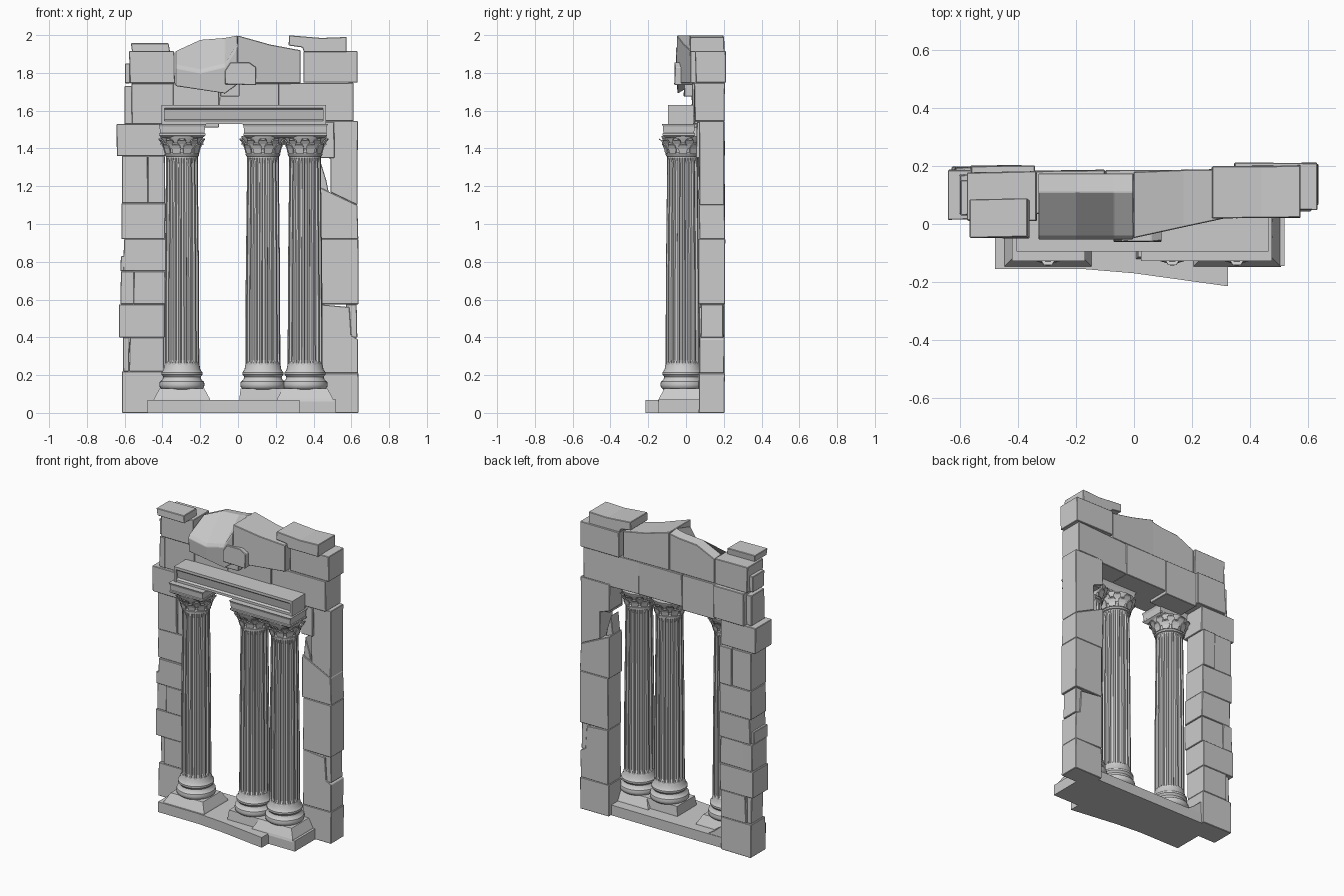
import bpy, bmesh, math, random
from math import sin, cos, pi

if "Cube" in bpy.data.objects:
    bpy.data.objects.remove(bpy.data.objects["Cube"])

random.seed(4)
stone = bpy.data.materials.new("pale_stone")
stone.diffuse_color = (0.6, 0.6, 0.6, 1)
stone.use_nodes = True
stone.node_tree.nodes["Principled BSDF"].inputs["Base Color"].default_value = stone.diffuse_color


def finish(name, bm, bevel=0.0, smooth=False):
    bmesh.ops.recalc_face_normals(bm, faces=bm.faces)
    me = bpy.data.meshes.new(name)
    bm.to_mesh(me)
    bm.free()
    me.materials.append(stone)
    ob = bpy.data.objects.new(name, me)
    bpy.context.collection.objects.link(ob)
    if bevel:
        m = ob.modifiers.new("worn_edge", 'BEVEL')
        m.width = bevel
        m.segments = 1
    if smooth:
        bpy.ops.object.select_all(action='DESELECT')
        ob.select_set(True)
        bpy.context.view_layer.objects.active = ob
        bpy.ops.object.shade_smooth_by_angle(angle=math.radians(40))
    return ob


def skin(bm, rings):
    """Join closed rings of points with quads and cap both ends."""
    vs = [[bm.verts.new(p) for p in r] for r in rings]
    n = len(vs[0])
    for a, b in zip(vs, vs[1:]):
        for i in range(n):
            bm.faces.new((a[i], a[(i + 1) % n], b[(i + 1) % n], b[i]))
    bm.faces.new(vs[0])
    bm.faces.new(vs[-1])


def slab(name, pts, front, back, bevel=0.003, jit=0.003):
    """Stone cut from an x-z outline; front/back are y values or functions of (x, z)."""
    f = front if callable(front) else lambda x, z: front
    b = back if callable(back) else lambda x, z: back
    j = lambda: random.uniform(-jit, jit)
    bm = bmesh.new()
    skin(bm, [[(x, f(x, z) + j(), z) for x, z in pts],
              [(x, b(x, z) + j(), z) for x, z in pts]])
    return finish(name, bm, bevel)


def block(name, x0, x1, z0, z1, front, back, jit=0.003):
    j = lambda: random.uniform(-jit, jit)
    return slab(name, [(x0 + j(), z0), (x1 + j(), z0), (x1 + j(), z1), (x0 + j(), z1)],
                front, back, jit=jit)


def tiers(name, x0, x1, y0, y1, levels):
    """Rectangular moulding: levels are (z, outward offset)."""
    bm = bmesh.new()
    skin(bm, [[(x0 - o, y0 - o, z), (x1 + o, y0 - o, z), (x1 + o, y1 + o, z), (x0 - o, y1 + o, z)]
              for z, o in levels])
    return finish(name, bm)


def lathe(name, cx, cy, prof, n=32):
    bm = bmesh.new()
    skin(bm, [[(cx + r * cos(2 * pi * i / n), cy + r * sin(2 * pi * i / n), z) for i in range(n)]
              for r, z in prof])
    return finish(name, bm, smooth=True)


# --- left pier courses (x0, x1, z0, z1, front y, back y)
LEFT = [(-.612, -.39, 0, .22, .04, .195), (-.575, -.39, .22, .40, .04, .195),
        (-.61, -.575, .22, .40, .06, .18), (-.632, -.39, .40, .575, .035, .2),
        (-.62, -.55, .575, .75, .04, .195), (-.552, -.385, .575, .75, .03, .19),
        (-.605, -.38, .75, .92, .025, .195), (-.622, -.53, .75, .83, .03, .175),
        (-.615, -.385, .92, 1.11, .04, .2), (-.615, -.475, 1.11, 1.36, .035, .195),
        (-.475, -.385, 1.11, 1.36, .045, .205), (-.64, -.385, 1.36, 1.53, .015, .185),
        (-.565, -.34, 1.53, 1.745, .03, .2), (-.603, -.56, 1.53, 1.73, .03, .17),
        (-.575, -.335, 1.745, 1.915, .01, .18), (-.60, -.57, 1.745, 1.85, .03, .15)]
for i, (x0, x1, z0, z1, f, b) in enumerate(LEFT):
    block(f"left_pier_stone_{i}", x0, x1, z0, z1, f, b)
block("left_cap_stone", -.56, -.36, 1.91, 1.957, -.05, .085, .008)

# --- right pier courses
block("right_pier_foot", .43, .635, 0, .21, .068, .203)
slab("right_pier_lower_stone", [(.43, .21), (.635, .21), (.635, .39), (.60, .41), (.59, .56), (.43, .575)],
     .07, .203)
block("right_pier_chip_stone", .57, .63, .40, .575, .08, .195)
block("right_pier_middle_stone", .43, .637, .575, .92, .068, .205)
slab("right_pier_sloped_stone", [(.42, .92), (.637, .92), (.632, 1.10), (.42, 1.20)], .07, .205)
slab("right_pier_notched_stone", [(.49, 1.168), (.632, 1.10), (.635, 1.545), (.42, 1.545), (.42, 1.37), (.49, 1.345)],
     .07, .205)
slab("right_notch_chip", [(.425, 1.19), (.48, 1.17), (.468, 1.23), (.44, 1.32)], .08, .16)
block("right_pier_bracket_stone", .43, .51, 1.35, 1.54, .055, .19)
block("right_upper_stone", .345, .632, 1.748, 1.915, .05, .21)
slab("right_cap_stone", [(.268, 1.945), (.34, 1.935), (.35, 1.91), (.575, 1.91), (.575, 1.99), (.44, 1.985), (.27, 1.999)],
     .02, .2)

# --- lintel course above the opening
block("lintel_left", -.345, -.10, 1.51, 1.745, .035, .185)
block("lintel_middle", -.10, .215, 1.53, 1.745, .035, .185)
slab("lintel_right", [(.215, 1.53), (.46, 1.53), (.46, 1.545), (.612, 1.545), (.612, 1.748), (.215, 1.745)],
     .045, lambda x, z: .175 + .05 * x)
block("lintel_key_stone", -.09, .01, 1.675, 1.75, -.01, .15)

# --- broken crown stones: the left one slopes forward to a low front lip
bm = bmesh.new()
xs = [(-.33, 1.73, 1.845, 1.915), (-.20, 1.71, 1.82, 1.975), (-.07, 1.69, 1.85, 1.985), (-.002, 1.74, 1.955, 1.998)]
skin(bm, [[(x, -.045, lo), (x, -.053, lip - .02), (x, -.04, lip), (x, .11, top), (x, .175, top - .01),
           (x, .175, 1.745), (x, .03, 1.735)] for x, lo, lip, top in xs])
finish("crown_left_stone", bm, .003)
slab("crown_right_stone", [(-.002, 1.745), (.33, 1.745), (.33, 1.92), (.17, 1.95), (-.002, 1.998)],
     lambda x, z: -.05 + .22 * x, lambda x, z: .18 + .03 * x)
slab("crown_wedge_stone", [(-.07, 1.74), (.095, 1.735), (.095, 1.83), (.06, 1.855), (-.04, 1.855), (-.07, 1.81)],
     -.06, .06)

# --- floor slab, with a front edge that splays forward to the right
outline = [(-.48, -.155), (-.18, -.155), (0, -.17), (.325, -.215), (.325, -.1), (.45, -.1), (.45, .175), (-.48, .175)]
bm = bmesh.new()
skin(bm, [[(x, y, z) for x, y in outline] for z in (0, .068)])
finish("floor_slab", bm)
tiers("floor_step_right", .32, .52, -.145, .1, [(0, 0), (.07, 0)])
slab("rubble_wedge", [(-.40, .06), (-.27, .06), (-.33, .10), (-.40, .16)], .07, .17)

# --- columns
CY, FL = -.016, 18
for name, cx in (("left", -.297), ("middle", .132), ("right", .355)):
    # splayed plinth and moulded base
    splay = .008 if name == "middle" else .035
    tiers(f"{name}_plinth", cx - .118, cx + .118, CY - .098, CY + .09,
          [(.06, splay), (.075, splay * .85), (.13, 0)])
    lathe(f"{name}_column_base", cx, CY,
          [(.105, .125), (.117, .135), (.12, .15), (.117, .165), (.104, .175), (.099, .19), (.102, .195),
           (.109, .203), (.109, .215), (.098, .228), (.094, .25), (.09, .26)])
    # fluted shaft with a slight taper
    bm = bmesh.new()
    rings = []
    for z, r, d in ((.24, .092, 1), (.265, .092, .98), (.28, .092, .88), (.7, .091, .88),
                    (1.32, .084, .88), (1.35, .084, .98), (1.375, .084, 1)):
        ring = []
        for i in range(FL):
            for t, k in ((0, 1), (.3, 1), (.45, d), (.85, d)):
                a = 2 * pi * (i + t) / FL
                ring.append((cx + r * k * cos(a), CY + r * k * sin(a), z))
        rings.append(ring)
    skin(bm, rings)
    finish(f"{name}_column_shaft", bm)
    # bell-shaped capital with neck ring
    lathe(f"{name}_capital_bell", cx, CY,
          [(.08, 1.355), (.09, 1.36), (.092, 1.37), (.084, 1.378), (.086, 1.40), (.096, 1.43), (.112, 1.455),
           (.114, 1.465)], 24)
    # two rows of curled leaves
    bm = bmesh.new()
    for row in range(2):
        for k in range(10):
            a = 2 * pi * (k + row * .5) / 10
            z0, s = 1.375 + row * .025, .0035 * row
            strip = []
            for r, dz, w in ((.087, 0, .02), (.092, .025, .024), (.10, .043, .022), (.112, .053, .014),
                             (.115, .045, .008)):
                r += s * (1 + dz / .02)
                strip.append([bm.verts.new((cx + r * cos(a) - q * w * sin(a), CY + r * sin(a) + q * w * cos(a),
                                            z0 + dz)) for q in (-1, 1)])
            for p, q in zip(strip, strip[1:]):
                bm.faces.new((p[0], p[1], q[1], q[0]))
    ob = finish(f"{name}_capital_leaves", bm)
    ob.modifiers.new("leaf_thickness", 'SOLIDIFY').thickness = .006

# --- abaci: one over the single column, one shared by the pair
ABACUS = [(1.455, -.015), (1.468, .002), (1.478, .002), (1.482, -.002), (1.515, .0), (1.53, .006)]
tiers("left_abacus", -.415, -.175, -.122, .045, ABACUS)
tiers("pair_abacus", .03, .47, -.122, .045, ABACUS)

# --- beam across the columns: recessed front inside a raised frame
bm = bmesh.new()
skin(bm, [[(x, y, z) for y, z in ((-.09, 1.53), (-.09, 1.545), (-.075, 1.552), (-.085, 1.605), (-.095, 1.613),
                                  (-.095, 1.63), (.04, 1.63), (.04, 1.53))] for x in (-.395, .455)])
finish("entablature", bm)
for side, x in (("left", -.405), ("right", .45)):
    tiers(f"entablature_{side}_end", x, x + .015, -.095, .04, [(1.53, 0), (1.63, 0)])
